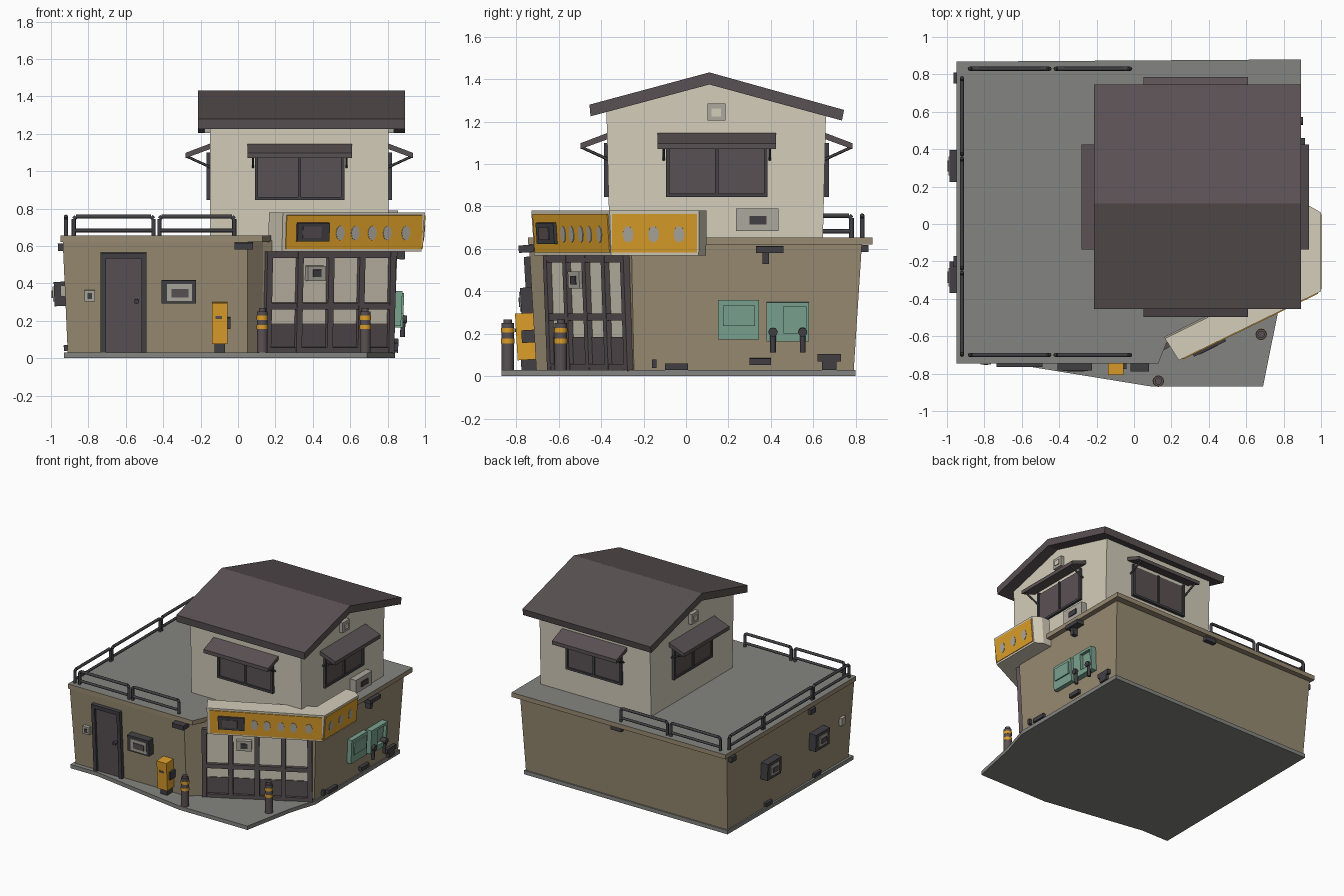
import bpy, bmesh, math
from mathutils import Matrix, Vector


def material(name, r, g, b):
    m = bpy.data.materials.new(name)
    lin = [((c / 255 + 0.055) / 1.055) ** 2.4 for c in (r, g, b)]
    m.diffuse_color = (*lin, 1)
    return m


CREAM = material("cream plaster", 212, 205, 186)
BEIGE = material("beige wall", 152, 139, 114)
BROWN = material("dark brown grey", 90, 81, 83)
GREY = material("concrete grey", 132, 133, 129)
YELLOW = material("sign yellow", 220, 158, 42)
GREEN = material("faded green", 122, 163, 143)
METAL = material("light metal", 172, 168, 158)
DARK = material("dark metal", 66, 64, 68)


def finish(name, bm, mats):
    bmesh.ops.recalc_face_normals(bm, faces=bm.faces)
    me = bpy.data.meshes.new(name)
    bm.to_mesh(me)
    bm.free()
    for m in mats:
        me.materials.append(m)
    ob = bpy.data.objects.new(name, me)
    bpy.context.collection.objects.link(ob)
    return ob


def loft(name, mat, a, b, M=Matrix(), top=None):
    """Solid between two rings of 3D points; optional second material on top faces."""
    bm = bmesh.new()
    A = [bm.verts.new(M @ Vector(p)) for p in a]
    B = [bm.verts.new(M @ Vector(p)) for p in b]
    bm.faces.new(A[::-1])
    bm.faces.new(B)
    for i in range(len(A)):
        j = (i + 1) % len(A)
        bm.faces.new((A[i], A[j], B[j], B[i]))
    bmesh.ops.recalc_face_normals(bm, faces=bm.faces)
    if top:
        for f in bm.faces:
            f.normal_update()
            f.material_index = int(f.normal.z > 0.7)
    return finish(name, bm, [mat, top] if top else [mat])


def prism(name, mat, pts, z0, z1, sx=1, sy=1, top=None):
    return loft(name, mat, [(x, y, z0) for x, y in pts],
                [(x * sx, y * sy, z1) for x, y in pts], top=top)


def profile(name, mat, pts, x0, x1, M=Matrix()):
    return loft(name, mat, [(x0, y, z) for y, z in pts], [(x1, y, z) for y, z in pts], M)


def box(name, mat, M, u0, u1, w0, w1, out, back=-0.02):
    """Box on a wall: u along the wall, w up, out = distance it sticks out."""
    return profile(name, mat, [(-out, w0), (-back, w0), (-back, w1), (-out, w1)], u0, u1, M)


def tube(name, mat, path, r, M=Matrix(), sides=8):
    bm = bmesh.new()
    for p, q in zip(path, path[1:]):
        p, q = M @ Vector(p), M @ Vector(q)
        d = q - p
        T = Matrix.Translation((p + q) / 2) @ d.to_track_quat('Z', 'Y').to_matrix().to_4x4()
        bmesh.ops.create_cone(bm, cap_ends=True, segments=sides, radius1=r, radius2=r,
                              depth=d.length, matrix=T)
    for f in bm.faces:
        f.smooth = len(f.verts) == 4
    return finish(name, bm, [mat])


def wall(x, y, z, deg, lean=0.0):
    return (Matrix.Translation((x, y, z)) @ Matrix.Rotation(math.radians(deg), 4, 'Z')
            @ Matrix.Rotation(lean, 4, 'X'))


# Ground plate, flared ground floor, flat roof slab
prism("ground_plate", GREY, [(-0.93, -0.74), (-0.7, -0.74), (0.1, -0.87), (0.69, -0.87),
      (0.77, -0.47), (0.84, -0.24), (0.84, 0.8), (-0.92, 0.8)], 0, 0.03)
prism("ground_floor", BEIGE, [(-0.91, -0.705), (0.05, -0.705), (0.13, -0.63), (0.83, -0.245),
      (0.83, 0.79), (-0.91, 0.79)], 0.02, 0.63, 1.03, 1.05)
prism("flat_roof", BEIGE, [(-0.95, -0.745), (0.13, -0.745), (0.18, -0.62), (0.87, -0.27),
      (0.893, -0.2), (0.893, 0.88), (-0.95, 0.868)], 0.62, 0.655, top=GREY)

# Upper house and gable roof
profile("upper_house", CREAM, [(-0.36, 0.64), (0.645, 0.64), (0.66, 1.25), (0.11, 1.39),
        (-0.375, 1.25)], -0.15, 0.805)
profile("gable_roof", BROWN, [(-0.45, 1.225), (0.11, 1.375), (0.735, 1.205), (0.745, 1.255),
        (0.11, 1.432), (-0.455, 1.28)], -0.215, 0.893)

# Four windows with awnings
for side, M in (("front", wall(0.33, -0.368, 0, 0)), ("back", wall(0.33, 0.655, 0, 180)),
                ("right", wall(0.805, 0.145, 0, 90)), ("left", wall(-0.15, 0.145, 0, -90))):
    box(side + "_window_pane", BROWN, M, -0.23, 0.23, 0.86, 1.09, 0.008)
    for n, u0, u1, w0, w1 in (("left", -0.24, -0.222, 0.85, 1.1), ("right", 0.222, 0.24, 0.85, 1.1),
                              ("bottom", -0.24, 0.24, 0.845, 0.862), ("mid", -0.008, 0.008, 0.86, 1.09)):
        box(f"{side}_window_frame_{n}", DARK, M, u0, u1, w0, w1, 0.018)
    profile(side + "_awning", BROWN, [(0.02, 1.155), (-0.13, 1.098), (-0.13, 1.07), (0.02, 1.125)],
            -0.28, 0.28, M)
    for s in (-0.25, 0.25):
        tube(side + "_awning_brace", DARK, [(s, -0.122, 1.078), (s, 0.005, 1.02)], 0.007, M, 6)

# Vents on both gables, box on right upper wall
R = wall(0.805, 0, 0, 90)
L = wall(-0.15, 0, 0, -90)
for n, M, c in (("right", R, 0.143), ("left", L, -0.143)):
    box(n + "_gable_vent", METAL, M, c - 0.042, c + 0.042, 1.205, 1.285, 0.03)
    box(n + "_gable_vent_slot", CREAM, M, c - 0.022, c + 0.022, 1.225, 1.262, 0.036)
box("upper_meter_box", METAL, R, 0.235, 0.435, 0.685, 0.79, 0.05)
box("upper_meter_dial", DARK, R, 0.3, 0.38, 0.715, 0.755, 0.056)

# Corner sign box with yellow faces and worn patches
prism("sign_box", CREAM, [(0.235, -0.715), (0.98, -0.353), (0.98, 0.06), (0.92, 0.095),
      (0.85, 0.095), (0.85, -0.26), (0.162, -0.6)], 0.57, 0.78, 1.02, 1.02)
S1 = wall(0.235, -0.715, 0.57, 25.9, 0.07)
S2 = wall(0.98, -0.353, 0.57, 90, 0.09)
box("sign_face_front", YELLOW, S1, 0.02, 0.825, 0.014, 0.195, 0.006)
box("sign_face_side", YELLOW, S2, 0.005, 0.405, 0.014, 0.195, 0.006)
box("sign_lamp", DARK, S1, 0.08, 0.27, 0.055, 0.155, 0.022)
box("sign_lamp_inset", BROWN, S1, 0.11, 0.22, 0.075, 0.135, 0.026)
for M, spots in ((S1, (0.34, 0.43, 0.53, 0.62, 0.73)), (S2, (0.08, 0.2, 0.32))):
    for i, u in enumerate(spots):
        ring = [(u + 0.026 * math.cos(t * math.pi / 4), 0.1 + 0.04 * math.sin(t * math.pi / 4))
                for t in range(8)]
        loft("sign_worn_patch", METAL, [(a, 0, b) for a, b in ring],
             [(a, -0.009, b) for a, b in ring], M)

# Storefront on the cut corner
F = wall(0.13, -0.63, 0.03, 28.8, 0.043)
box("shop_glass", CREAM, F, 0.02, 0.78, 0.02, 0.53, 0.004)
box("shop_counter", BROWN, F, 0.02, 0.78, 0.02, 0.155, 0.009)
for i in range(5):
    u = 0.02 + 0.188 * i
    box("shop_mullion", BROWN, F, u - 0.017, u + 0.017, 0, 0.54, 0.03)
for w in (0.012, 0.25, 0.525):
    box("shop_rail", BROWN, F, 0.004, 0.788, w - 0.017, w + 0.017, 0.028)
box("shop_notice", METAL, F, 0.25, 0.36, 0.385, 0.465, 0.035)
box("shop_notice_inset", DARK, F, 0.28, 0.33, 0.405, 0.445, 0.04)

# Front wall: door, boxes, lamp
W = wall(0, -0.705, 0.02, 0, 0.058)
box("door_leaf", BROWN, W, -0.72, -0.5, 0.01, 0.53, 0.012)
for n, u0, u1, w0, w1 in (("left", -0.735, -0.707, 0, 0.545), ("right", -0.517, -0.49, 0, 0.545),
                          ("top", -0.735, -0.49, 0.515, 0.545)):
    box("door_frame_" + n, DARK, W, u0, u1, w0, w1, 0.028)
tube("door_knob", DARK, [(-0.542, 0, 0.285), (-0.542, -0.04, 0.285)], 0.014, W)
box("front_switch_box", METAL, W, -0.82, -0.765, 0.285, 0.345, 0.025)
box("front_switch", DARK, W, -0.805, -0.78, 0.3, 0.33, 0.03)
box("front_vent_box", DARK, W, -0.41, -0.225, 0.275, 0.4, 0.055)
box("front_vent_panel", METAL, W, -0.38, -0.245, 0.29, 0.38, 0.06)
box("front_vent_slot", BROWN, W, -0.355, -0.265, 0.31, 0.355, 0.064)
box("front_flood_lamp", DARK, W, -0.02, 0.08, 0.565, 0.6, 0.05)

# Yellow dispenser
box("dispenser_body", YELLOW, W, -0.14, -0.055, 0.06, 0.28, 0.085)
box("dispenser_foot", DARK, W, -0.125, -0.07, 0.01, 0.06, 0.07)
box("dispenser_panel", BROWN, W, -0.12, -0.085, 0.195, 0.21, 0.089)
box("dispenser_handle", DARK, W, -0.055, -0.04, 0.14, 0.2, 0.06, -0.04)

# Striped bollards
for x, y in ((0.13, -0.84), (0.68, -0.59)):
    tube("bollard", BROWN, [(x, y, 0.02), (x, y, 0.25)], 0.029, sides=12)
    tube("bollard_cap", BROWN, [(x, y, 0.25), (x, y, 0.268)], 0.019, sides=12)
    for z in (0.155, 0.205):
        tube("bollard_stripe", YELLOW, [(x, y, z), (x, y, z + 0.022)], 0.031, sides=12)

# Right wall: green cabinets, pipes, lamp, debris
E = wall(0.83, 0, 0.02, 90, 0.042)
box("cabinet_closed", GREEN, E, 0.15, 0.345, 0.155, 0.34, 0.035)
box("cabinet_closed_door", GREEN, E, 0.175, 0.325, 0.22, 0.315, 0.045)
box("cabinet_open_back", GREEN, E, 0.38, 0.58, 0.145, 0.33, 0.02)
for u0, u1, w0, w1 in ((0.38, 0.46, 0.145, 0.33), (0.565, 0.58, 0.145, 0.33),
                       (0.46, 0.565, 0.145, 0.185), (0.46, 0.565, 0.31, 0.33)):
    box("cabinet_open_rim", GREEN, E, u0, u1, w0, w1, 0.045)
for u in (0.41, 0.55):
    tube("wall_pipe", DARK, [(u, -0.045, 0.095), (u, -0.045, 0.2)], 0.013, E)
    tube("pipe_valve", DARK, [(u, 0, 0.19), (u, -0.065, 0.19)], 0.022, E)
box("right_flood_lamp", DARK, E, 0.33, 0.46, 0.565, 0.595, 0.06)
box("right_flood_lamp_stem", DARK, E, 0.36, 0.39, 0.51, 0.565, 0.04)
for u0, u1, w0, w1 in ((0.3, 0.4, 0.035, 0.065), (-0.1, 0.01, 0.01, 0.04), (0.62, 0.73, 0.05, 0.085),
                       (0.64, 0.71, 0.01, 0.05), (-0.16, -0.14, 0.02, 0.06)):
    box("right_low_outlet", DARK, E, u0, u1, w0, w1, 0.025)

# Left wall: two vent units, switch, drains
V = wall(-0.91, 0, 0.02, -90, 0.04)
for u in (-0.31, 0.285):
    box("left_vent_box", DARK, V, u - 0.085, u + 0.085, 0.26, 0.39, 0.06)
    box("left_vent_panel", METAL, V, u - 0.05, u + 0.05, 0.285, 0.365, 0.068)
    box("left_vent_slot", BROWN, V, u - 0.03, u + 0.03, 0.305, 0.345, 0.074)
box("left_switch_box", METAL, V, 0.57, 0.62, 0.31, 0.37, 0.025)
for u in (-0.78, 0.2):
    box("left_roof_drain", DARK, V, u - 0.03, u + 0.03, 0.555, 0.595, 0.03)
for u in (-0.3, 0.3):
    box("left_low_outlet", DARK, V, u - 0.04, u + 0.04, 0.02, 0.05, 0.02)
box("back_roof_drain", DARK, wall(0, 0.83, 0, 180), -0.05, 0.04, 0.585, 0.618, 0.03)

# Rooftop railings: (angle, x, y of middle, half length)
rails = [(0, -0.665, y, 0.213) for y in (-0.7, 0.83)] + [(0, -0.22, y, 0.2) for y in (-0.7, 0.83)]
rails += [(90, -0.92, -0.48, 0.22), (90, -0.92, 0.055, 0.295), (90, -0.92, 0.575, 0.205)]
for deg, x, y, h in rails:
    M = wall(x, y, 0, deg)
    tube("railing_frame", DARK, [(-h, 0, 0.65), (-h, 0, 0.745), (-h + 0.012, 0, 0.757),
         (h - 0.012, 0, 0.757), (h, 0, 0.745), (h, 0, 0.65)], 0.011, M)
    tube("railing_low_bar", DARK, [(-h, 0, 0.683), (h, 0, 0.683)], 0.01, M)
